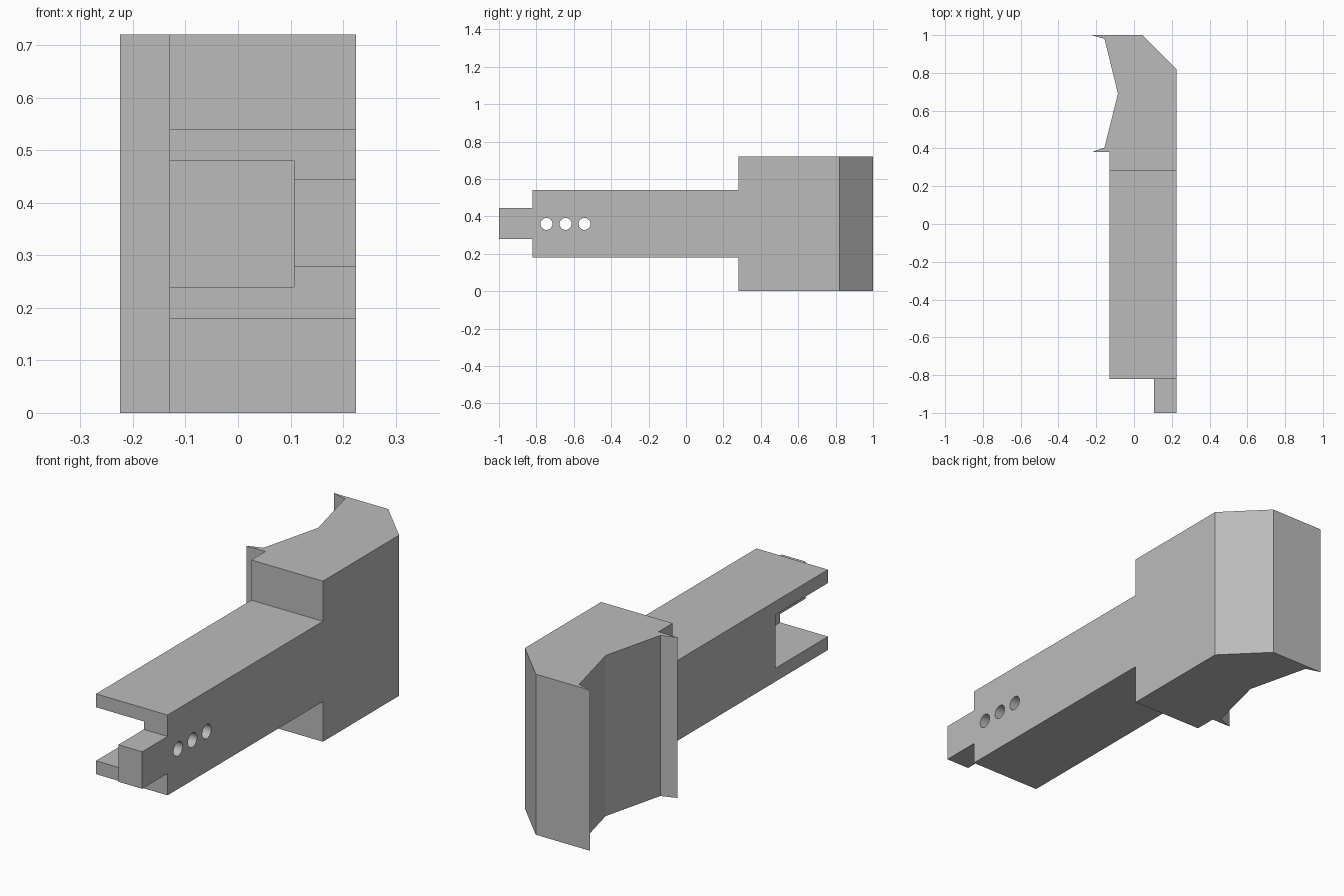
import bpy, bmesh, math
from mathutils import Matrix, Vector

cube = bpy.data.objects.get("Cube")
if cube:
    bpy.data.objects.remove(cube, do_unlink=True)

grey = bpy.data.materials.new("plain grey")
grey.use_nodes = True
colour = (0.5, 0.5, 0.5, 1)
grey.diffuse_color = colour
grey.node_tree.nodes["Principled BSDF"].inputs["Base Color"].default_value = colour


def add_object(name, bm):
    bmesh.ops.recalc_face_normals(bm, faces=bm.faces)
    mesh = bpy.data.meshes.new(name)
    bm.to_mesh(mesh)
    bm.free()
    mesh.materials.append(grey)
    obj = bpy.data.objects.new(name, mesh)
    bpy.context.collection.objects.link(obj)
    return obj


def prism(name, points, direction):
    bm = bmesh.new()
    face = bm.faces.new([bm.verts.new(p) for p in points])
    new = bmesh.ops.extrude_face_region(bm, geom=[face])["geom"]
    verts = [v for v in new if isinstance(v, bmesh.types.BMVert)]
    bmesh.ops.translate(bm, verts=verts, vec=direction)
    return add_object(name, bm)


def box(name, low, high):
    bm = bmesh.new()
    low, high = Vector(low), Vector(high)
    place = Matrix.Translation((low + high) / 2) @ Matrix.Diagonal((high - low).to_4d())
    place[3][3] = 1
    bmesh.ops.create_cube(bm, size=1, matrix=place)
    return add_object(name, bm)


def cut(target, cutter):
    cutter.hide_render = True
    cutter.hide_viewport = False
    mod = target.modifiers.new(cutter.name, 'BOOLEAN')
    mod.operation = 'DIFFERENCE'
    mod.solver = 'EXACT'
    mod.object = cutter
    bpy.context.view_layer.objects.active = target
    bpy.ops.object.modifier_apply(modifier=mod.name)
    bpy.data.objects.remove(cutter, do_unlink=True)


HEIGHT = 0.72
SIDE = 0.225      # flat outer side
INNER = -0.13     # inner side of the arm
WALL = 0.107      # floor of the slot and inner side of the tab
HEAD = 0.28       # where the tall head begins
ARM_END = -0.82

# Plan outline of head with hooked lips, arm and tab
plan = [(-SIDE, 1), (-0.156, 0.98), (-0.085, 0.69), (-0.156, 0.405), (-SIDE, 0.38),
        (INNER, 0.38), (INNER, -1), (SIDE, -1), (SIDE, 0.82), (0.045, 1)]
bracket = prism("bracket_arm", [(x, y, 0) for x, y in plan], (0, 0, HEIGHT))

# Step the arm down from the head, above and below
cut(bracket, box("upper_step", (-0.5, -1.2, 0.54), (0.5, HEAD, 1)))
cut(bracket, box("lower_step", (-0.5, -1.2, -0.3), (0.5, HEAD, 0.18)))

# Leave only the small tab in front of the arm
around_tab = [(-0.5, -0.2), (0.4, -0.2), (0.4, 0.278), (WALL, 0.278),
              (WALL, 0.444), (0.4, 0.444), (0.4, 0.9), (-0.5, 0.9)]
cut(bracket, prism("tab_surround", [(x, -1.2, z) for x, z in around_tab],
                   (0, 1.2 + ARM_END, 0)))

# Slot open to the front and the inner side
cut(bracket, box("slot", (-0.5, -0.9, 0.24), (WALL, -0.45, 0.48)))

# Three pin holes through the slot wall
for y in (-0.746, -0.644, -0.543):
    bm = bmesh.new()
    place = Matrix.Translation((0.2, y, 0.36)) @ Matrix.Rotation(math.pi / 2, 4, 'Y')
    bmesh.ops.create_cone(bm, cap_ends=True, segments=32, radius1=0.032,
                          radius2=0.032, depth=0.3, matrix=place)
    cut(bracket, add_object("pin_hole", bm))

# Smooth hole walls, crisp edges elsewhere
bpy.ops.object.select_all(action='DESELECT')
bracket.select_set(True)
bpy.context.view_layer.objects.active = bracket
bpy.ops.object.shade_smooth_by_angle(angle=math.radians(20))
